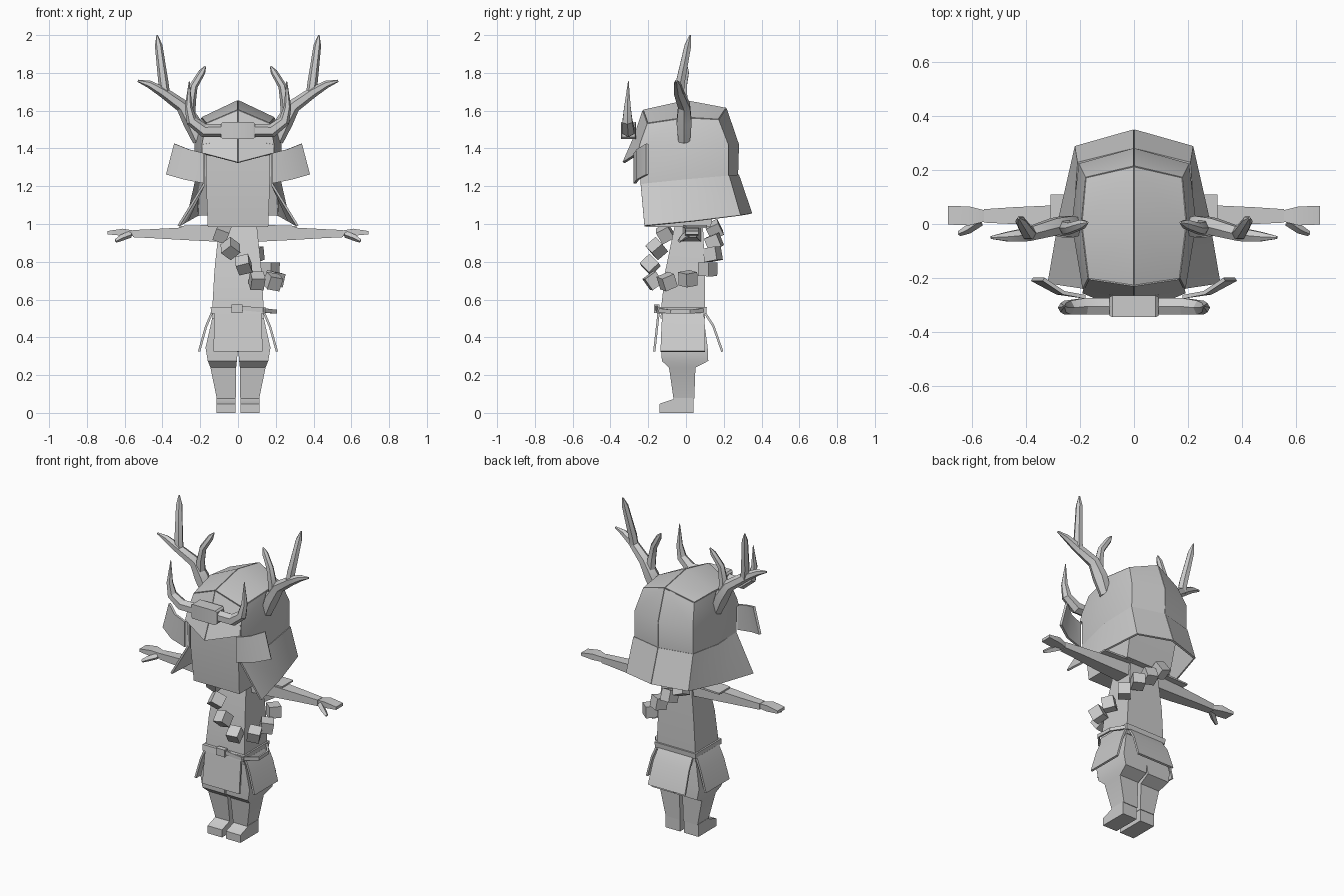
import bpy, bmesh, math
from mathutils import Vector, Matrix, Euler

grey = bpy.data.materials.new("plain grey")
grey.diffuse_color = (0.6, 0.6, 0.6, 1)


def make(name, verts, faces, mirror=False, thick=0):
    me = bpy.data.meshes.new(name)
    me.from_pydata([tuple(v) for v in verts], [], faces)
    me.materials.append(grey)
    ob = bpy.data.objects.new(name, me)
    bpy.context.collection.objects.link(ob)
    if thick:
        s = ob.modifiers.new("thickness", 'SOLIDIFY')
        s.thickness, s.offset = thick, 0
    if mirror:
        m = ob.modifiers.new("mirror", 'MIRROR')
        m.use_clip = True
        m.merge_threshold = 0.0005
    return ob


def loft(name, rings, mirror=False):
    """Skin closed rings of equal length and cap both ends."""
    n = len(rings[0])
    faces = [(i*n+j, i*n+(j+1) % n, (i+1)*n+(j+1) % n, (i+1)*n+j)
             for i in range(len(rings)-1) for j in range(n)]
    faces += [tuple(range(n))[::-1], tuple(range((len(rings)-1)*n, len(rings)*n))]
    return make(name, [v for r in rings for v in r], faces, mirror)


def sheet(name, rows, thick, mirror=False):
    """Skin open rows of points into a thin plate."""
    n = len(rows[0])
    faces = [(i*n+j, i*n+j+1, (i+1)*n+j+1, (i+1)*n+j)
             for i in range(len(rows)-1) for j in range(n-1)]
    return make(name, [v for r in rows for v in r], faces, mirror, thick)


def rect(z, x0, x1, y0, y1):
    return [(x0, y0, z), (x1, y0, z), (x1, y1, z), (x0, y1, z)]


def rect_x(x, y0, y1, z0, z1):
    return [(x, y0, z0), (x, y1, z0), (x, y1, z1), (x, y0, z1)]


def tube(name, pts, radii, sides=6, ref=(0, 1, 0), mirror=False):
    pts = [Vector(p) for p in pts]
    rings = []
    for i, p in enumerate(pts):
        t = (pts[min(i+1, len(pts)-1)] - pts[max(i-1, 0)]).normalized()
        u = t.cross(Vector(ref)).normalized()
        v = t.cross(u)
        rings.append([p + radii[i]*(u*math.cos(a) + v*math.sin(a))
                      for a in [2*math.pi*k/sides for k in range(sides)]])
    return loft(name, rings, mirror)


# helmet dome: side wall from front corner to back ridge, then the crown
sheet("helmet_side", [
    [(.18, -.24, 1.21), (.215, 0, 1.23), (.2, .22, 1.25), (0, .27, 1.26)],
    [(.185, -.24, 1.42), (.225, 0, 1.42), (.2, .22, 1.42), (0, .275, 1.42)],
    [(.165, -.2, 1.53), (.19, 0, 1.56), (.175, .17, 1.55), (0, .21, 1.61)]], .012, True)
sheet("helmet_crown", [
    [(.165, -.2, 1.53), (.19, 0, 1.56), (.175, .17, 1.55)],
    [(0, -.225, 1.6), (0, 0, 1.65), (0, .21, 1.61)]], .012, True)
sheet("helmet_brow", [
    [(0, -.225, 1.6), (.165, -.2, 1.53)],
    [(0, -.275, 1.45), (.185, -.24, 1.42)]], .012, True)
# pointed visor
sheet("visor", [
    [(0, -.275, 1.45), (.185, -.235, 1.43)],
    [(0, -.33, 1.325), (.19, -.25, 1.375)]], .014, True)
# flared neck guard
sheet("neck_guard", [
    [(.18, -.24, 1.21), (.22, 0, 1.235), (.205, .225, 1.255), (0, .275, 1.26)],
    [(.315, -.22, .99), (.27, .04, 1.015), (.215, .285, 1.045), (0, .345, 1.055)]],
    .012, True)
# head with flat face plate
loft("head", [rect(.985, -.16, .16, -.215, .13), rect(1.2, -.168, .168, -.235, .18),
              rect(1.41, -.17, .17, -.235, .18)])
# turned back side flaps of the helmet
sheet("helmet_flap", [
    [(.18, -.27, 1.215), (.285, -.255, 1.235), (.378, -.205, 1.262)],
    [(.18, -.27, 1.375), (.26, -.255, 1.395), (.335, -.205, 1.425)]], .014, True)

# crest: centre block and two upturned horns
loft("crest_block", [rect_x(x, *r) for x, r in (
    (-.09, (-.34, -.27, 1.46, 1.53)), (-.08, (-.345, -.265, 1.45, 1.54)),
    (.08, (-.345, -.265, 1.45, 1.54)), (.09, (-.34, -.27, 1.46, 1.53)))])
tube("crest_horn", [(.07, -.305, 1.495), (.18, -.305, 1.495), (.245, -.31, 1.545),
                    (.262, -.31, 1.62), (.258, -.305, 1.757)],
     [.036, .036, .03, .02, .002], mirror=True)

# antlers
tube("antler_beam", [(.205, -.01, 1.44), (.245, -.01, 1.54), (.295, -.01, 1.625),
                     (.40, -.04, 1.70), (.47, -.047, 1.74), (.53, -.05, 1.758)],
     [.035, .046, .036, .028, .02, .006], mirror=True)
tube("antler_main_tine", [(.385, -.035, 1.68), (.395, -.03, 1.75), (.42, .01, 1.945),
                          (.428, .022, 2.0)], [.026, .027, .02, .004], mirror=True)
tube("antler_inner_tine", [(.255, -.01, 1.56), (.25, -.015, 1.65), (.235, -.015, 1.73),
                           (.19, 0, 1.805), (.172, .005, 1.835)],
     [.03, .027, .022, .018, .004], mirror=True)

# torso, shoulder plates, arms
loft("torso", [rect(.5, -.135, .135, -.135, .1), rect(.57, -.135, .135, -.13, .1),
               rect(.75, -.125, .125, -.11, .1), rect(.99, -.1, .1, -.06, .09)])
loft("shoulder_plate", [rect_x(.08, -.02, .11, .985, .997),
                        rect_x(.31, 0, .11, .98, .99)], True)
loft("arm", [rect_x(.08, -.02, .08, .905, .985), rect_x(.28, -.01, .07, .915, .982),
             rect_x(.45, .0, .062, .925, .973), rect_x(.555, .005, .055, .93, .968)], True)
loft("hand", [rect_x(.55, .01, .05, .935, .965), rect_x(.61, -.005, .065, .938, .975),
              rect_x(.69, -.002, .067, .945, .963)], True)
tube("thumb", [(.57, .01, .945), (.615, -.02, .928), (.648, -.036, .91)],
     [.018, .017, .01], 4, (0, 0, 1), True)

# belt with buckle and trailing sash loop
loft("belt", [rect(.525, -.142, .142, -.155, .107), rect(.56, -.145, .145, -.15, .11)])
loft("belt_buckle", [rect(.53, -.035, .025, -.17, -.14), rect(.575, -.035, .025, -.17, -.14)])
sash = [(.02, -.155), (.13, -.15), (.2, -.08), (.195, .02), (.13, .1)]
sheet("sash_loop", [[(x, y, .57 - .12*x) for x, y in sash],
                    [(x, y, .545 - .1*x) for x, y in sash]], .012)

# four hanging skirt plates
sheet("skirt_front", [[(-.125, -.145, .53), (.125, -.145, .53)],
                      [(-.13, -.168, .325), (.13, -.168, .325)]], .012)
sheet("skirt_back", [[(-.12, .1, .53), (.12, .1, .53)], [(-.125, .145, .46), (.125, .145, .46)],
                     [(-.13, .192, .325), (.13, .192, .325)]], .012)
sheet("skirt_side", [[(.138, -.125, .53), (.138, .095, .53)],
                     [(.17, -.13, .455), (.17, .1, .455)],
                     [(.206, -.135, .325), (.206, .1, .325)]], .012, True)

# baggy trousers and shoes
loft("trouser_leg", [rect(.53, .0, .13, -.125, .09), rect(.345, .0, .172, -.13, .115),
                     rect(.275, .006, .16, -.128, .118), rect(.24, .01, .146, -.09, .05),
                     rect(.075, .012, .112, -.066, .044)], True)
side = [(.04, 0), (-.14, 0), (-.14, .048), (-.07, .072), (-.06, .08), (.04, .08)]
loft("shoe", [[(x, y, z) for y, z in side] for x in (.014, .115)], True)

# necklace of large cube beads slung over one shoulder
beads = [(-.085, -.11, .95), (-.04, -.155, .87), (.03, -.19, .785), (.1, -.175, .70),
         (.185, -.1, .695), (.195, .01, .71), (.17, .115, .76), (.09, .142, .84),
         (.01, .148, .905), (-.07, .15, .97)]
cube = [Vector((x, y, z))*.036 for z in (-1, 1) for x, y in ((-1, -1), (1, -1), (1, 1), (-1, 1))]
for i, c in enumerate(beads):
    rot = Euler((.5 + .37*i, .35 + .2*i, .6*i)).to_matrix()
    pts = [rot @ v + Vector(c) for v in cube]
    loft("necklace_bead", [pts[:4], pts[4:]])

# bake modifiers, orient faces outward, keep crisp edges
for ob in list(bpy.context.collection.objects):
    bpy.ops.object.select_all(action='DESELECT')
    ob.select_set(True)
    bpy.context.view_layer.objects.active = ob
    bpy.ops.object.convert(target='MESH')
    bm = bmesh.new()
    bm.from_mesh(ob.data)
    bmesh.ops.recalc_face_normals(bm, faces=bm.faces)
    bm.to_mesh(ob.data)
    bm.free()
    bpy.ops.object.shade_smooth_by_angle(angle=math.radians(30))
